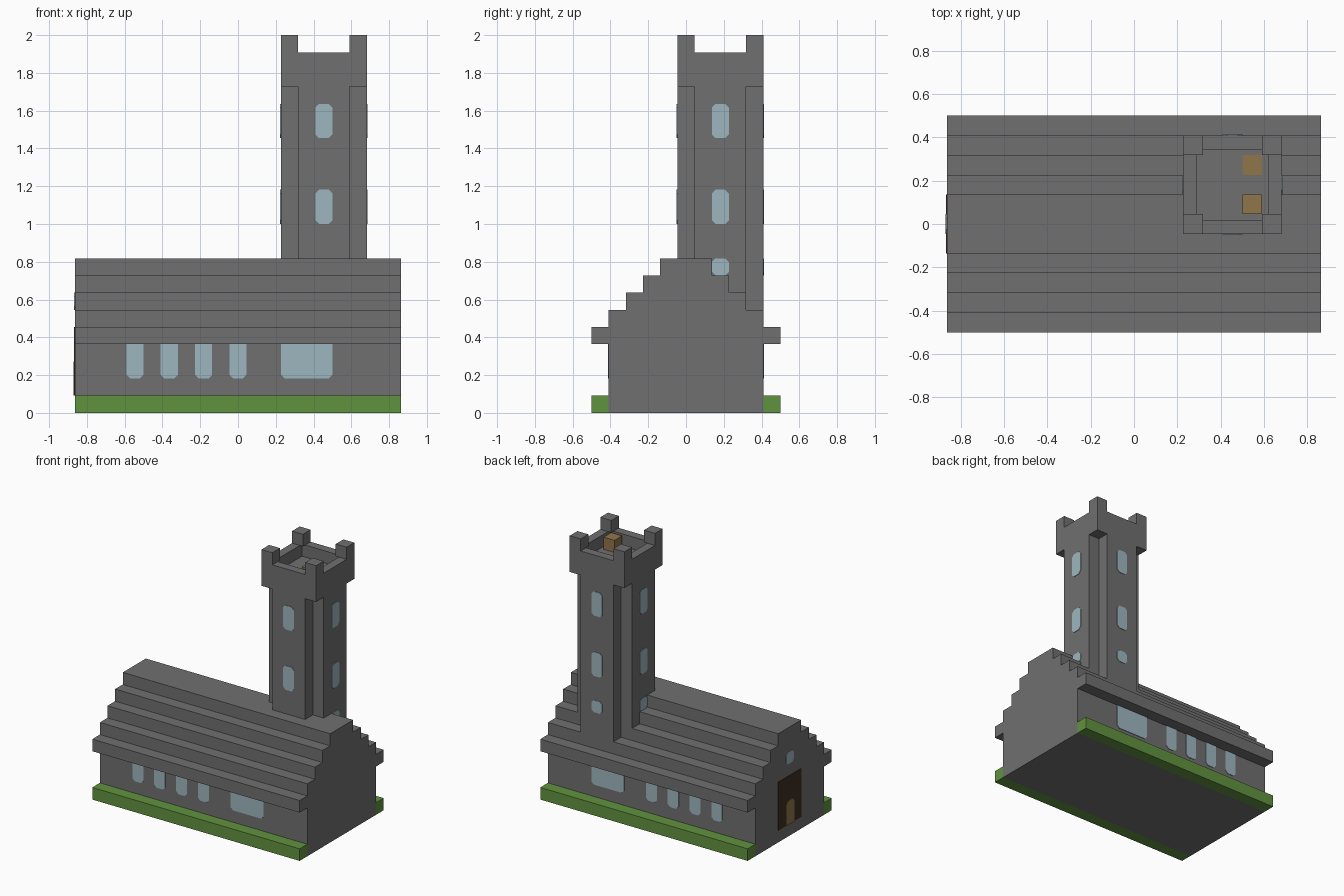
import bpy
import bmesh
from mathutils import Vector

if "Cube" in bpy.data.objects:
    bpy.data.objects.remove(bpy.data.objects["Cube"], do_unlink=True)

U = 1 / 11  # block size; all dimensions below are in blocks


def material(name, rgb):
    m = bpy.data.materials.new(name)
    m.use_nodes = True
    m.diffuse_color = (*rgb, 1)
    m.node_tree.nodes["Principled BSDF"].inputs["Base Color"].default_value = (*rgb, 1)
    return m


STONE = material("grey stone", (0.16, 0.16, 0.16))
GLASS = material("pale blue glass", (0.34, 0.47, 0.52))
GRASS = material("grass green", (0.12, 0.29, 0.05))
WOOD = material("light wood", (0.28, 0.18, 0.07))
DARK = material("dark wood", (0.05, 0.028, 0.015))


def finish(bm, name, mat):
    bmesh.ops.recalc_face_normals(bm, faces=bm.faces)
    mesh = bpy.data.meshes.new(name)
    bm.to_mesh(mesh)
    bm.free()
    mesh.materials.append(mat)
    obj = bpy.data.objects.new(name, mesh)
    bpy.context.collection.objects.link(obj)
    return obj


def prism(name, points, along, mat):
    """Extrude a closed outline of 3D points by a vector."""
    bm = bmesh.new()
    face = bm.faces.new([bm.verts.new(Vector(p) * U) for p in points])
    ext = bmesh.ops.extrude_face_region(bm, geom=[face])
    verts = [v for v in ext["geom"] if isinstance(v, bmesh.types.BMVert)]
    bmesh.ops.translate(bm, verts=verts, vec=Vector(along) * U)
    return finish(bm, name, mat)


def box(name, x, y, z, mat):
    base = [(x[0], y[0], z[0]), (x[1], y[0], z[0]), (x[1], y[1], z[0]), (x[0], y[1], z[0])]
    return prism(name, base, (0, 0, z[1] - z[0]), mat)


def plate(name, axis, wall, sign, mid, width, z0, z1, mat, top=0.22, bottom=0.22, thick=0.04):
    """Thin panel with clipped corners on a wall across the given axis."""
    a, b = mid - width / 2, mid + width / 2
    outline = [(a + bottom, z0), (b - bottom, z0), (b, z0 + bottom), (b, z1 - top),
               (b - top, z1), (a + top, z1), (a, z1 - top), (a, z0 + bottom)]
    outline = list(dict.fromkeys(outline))
    if axis == "x":
        pts, push = [(wall, s, z) for s, z in outline], (sign * thick, 0, 0)
    else:
        pts, push = [(s, wall, z) for s, z in outline], (0, sign * thick, 0)
    return prism(name, pts, push, mat)


# Hall: walls, overhanging eaves and stepped roof in one cross-section
half = [(4.5, 0), (4.5, 4), (5.5, 4), (5.5, 5)]
for step in range(4):
    half += [(4.5 - step, 5 + step), (4.5 - step, 6 + step)]
section = half + [(-y, z) for y, z in reversed(half)]
prism("hall", [(-9.5, y, z) for y, z in section], (19, 0, 0), STONE)

# Grass borders and hall windows on both long sides
for side, sign in (("front", -1), ("back", 1)):
    box(f"{side}_grass", (-9.5, 9.5), sorted((sign * 4.5, sign * 5.5)), (0, 1), GRASS)
    for i, x in enumerate((-6, -4, -2, 0)):
        plate(f"{side}_window_{i + 1}", "y", sign * 4.5, sign, x, 1, 2, 4, GLASS, top=0)
    plate(f"{side}_wide_window", "y", sign * 4.5, sign, 4, 3, 2, 4, GLASS, top=0)

# Entrance gable
plate("doorway", "x", -9.5, -1, 0, 3, 1, 5, DARK, top=0, bottom=0)
plate("door", "x", -9.5, -1, 0, 1, 1, 3, WOOD, bottom=0, thick=0.08)
plate("gable_window", "x", -9.5, -1, 0, 1, 6, 7, GLASS)

# Tower shaft with notched corners
TX, TY = 5, 2
for name, hx, hy in (("tower_shaft_wide", 2.5, 1.5), ("tower_shaft_deep", 1.5, 2.5)):
    box(name, (TX - hx, TX + hx), (TY - hy, TY + hy), (4.5, 19), STONE)

# Tower crown with sunken floor
bm = bmesh.new()
bmesh.ops.create_cube(bm, size=1)
bmesh.ops.scale(bm, verts=bm.verts, vec=Vector((5, 5, 2)) * U)
bmesh.ops.translate(bm, verts=bm.verts, vec=Vector((TX, TY, 20)) * U)
bm.normal_update()
floor = max(bm.faces, key=lambda f: f.calc_center_median().z)
bmesh.ops.inset_region(bm, faces=[floor], thickness=U)
ext = bmesh.ops.extrude_face_region(bm, geom=[floor])
low = [v for v in ext["geom"] if isinstance(v, bmesh.types.BMVert)]
bmesh.ops.translate(bm, verts=low, vec=(0, 0, -U))
if floor.is_valid:
    bmesh.ops.delete(bm, geom=[floor], context="FACES_ONLY")
finish(bm, "tower_crown", STONE)

# Corner merlons
for sx in (-1, 1):
    for sy in (-1, 1):
        x, y = TX + 2 * sx, TY + 2 * sy
        box("merlon", (x - 0.5, x + 0.5), (y - 0.5, y + 0.5), (21, 22), STONE)

# Wooden crate and hatch on the tower floor
box("crate", (5.5, 6.5), (0.5, 1.5), (20, 21), WOOD)
box("hatch", (5.5, 6.5), (2.5, 3.5), (20, 20.04), WOOD)

# Tower windows on all four sides
for side, axis, sign in (("front", "y", -1), ("back", "y", 1), ("right", "x", -1), ("left", "x", 1)):
    mid, wall = (TX, TY + 2.5 * sign) if axis == "y" else (TY, TX + 2.5 * sign)
    for level, z0, z1 in (("upper", 16, 18), ("middle", 11, 13), ("lower", 8, 9)):
        if side == "front" and level == "lower":
            continue
        plate(f"tower_{side}_{level}_window", axis, wall, sign, mid, 1, z0, z1, GLASS)
